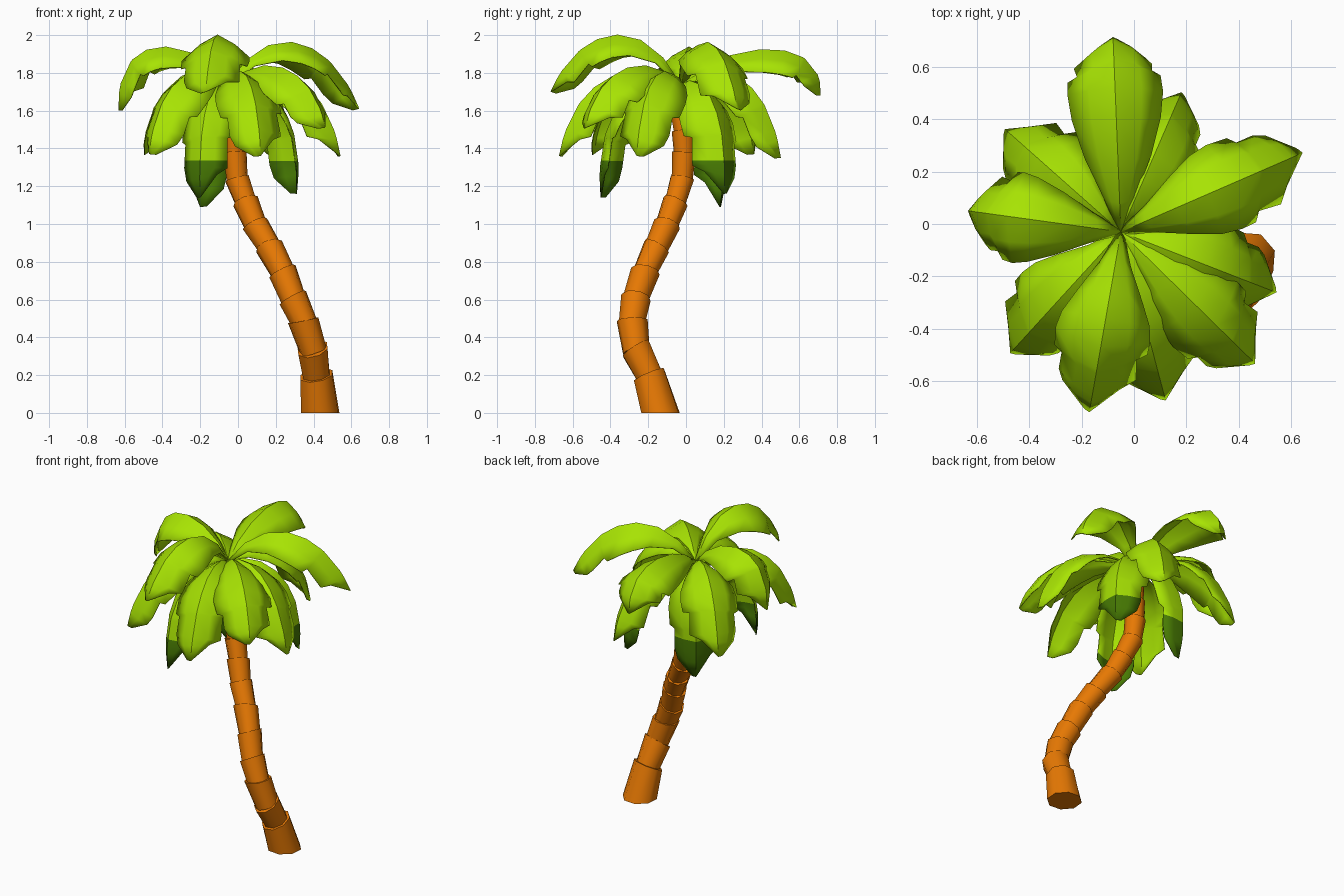
import bpy, bmesh, math, random
from mathutils import Vector

if "Cube" in bpy.data.objects:
    bpy.data.objects.remove(bpy.data.objects["Cube"])

random.seed(4)


def material(name, rgb):
    m = bpy.data.materials.new(name)
    m.diffuse_color = (*rgb, 1)
    m.use_nodes = True
    m.node_tree.nodes["Principled BSDF"].inputs["Base Color"].default_value = m.diffuse_color
    return m


BARK = material("orange_bark", (0.80, 0.19, 0.001))
LIME = material("lime_leaf", (0.39, 0.77, 0.001))
DARK = material("dark_leaf", (0.065, 0.20, 0.001))


def finish(bm, name, mats, angle):
    mesh = bpy.data.meshes.new(name)
    bm.to_mesh(mesh)
    bm.free()
    ob = bpy.data.objects.new(name, mesh)
    bpy.context.collection.objects.link(ob)
    for m in mats:
        mesh.materials.append(m)
    bpy.ops.object.select_all(action='DESELECT')
    ob.select_set(True)
    bpy.context.view_layer.objects.active = ob
    bpy.ops.object.shade_smooth_by_angle(angle=math.radians(angle))
    return ob


# Trunk: stacked eight-sided cups that flare at the top, along a bent path
PATH = [Vector(p) for p in [
    (.435, -.135, 0), (.415, -.195, .2), (.395, -.265, .34), (.345, -.285, .49),
    (.290, -.265, .61), (.235, -.215, .75), (.165, -.155, .88), (.09, -.1, 1.0),
    (.04, -.055, 1.12), (-.005, -.02, 1.24), (-.018, -.01, 1.38), (-.02, -.015, 1.5),
    (-.03, -.03, 1.62), (-.05, -.03, 1.73)]]


def ring(bm, centre, axis, r, spin):
    u = axis.cross(Vector((0, 1, 0))).normalized()
    v = axis.cross(u)
    return [bm.verts.new(centre + r * (u * math.cos(a) + v * math.sin(a)))
            for a in [spin + i * math.tau / 8 for i in range(8)]]


bm = bmesh.new()
for i in range(len(PATH) - 1):
    a, b = PATH[i], PATH[i + 1]
    axis = (b - a).normalized()
    r = 0.085 - 0.0026 * i
    low, high = (0.107, 0.092) if i == 0 else (r * 0.90, r * 1.04)
    tilt = Vector((random.uniform(-.15, .15), random.uniform(-.15, .15), 0))
    spin = random.uniform(0, .8)
    bottom = ring(bm, a - axis * (0.02 if i else 0), axis if i else Vector((0, 0, 1)), low, spin)
    top = ring(bm, b, (axis + tilt).normalized(), high, spin)
    for k in range(8):
        n = (k + 1) % 8
        bm.faces.new((bottom[k], bottom[n], top[n], top[k]))
    bm.faces.new(bottom[::-1])
    bm.faces.new(top)
bmesh.ops.recalc_face_normals(bm, faces=bm.faces)
finish(bm, "trunk", [BARK], 50)

# Leaves: folded blades with notched edges, drooping along a cubic arc
CROWN = Vector((-.05, -.03, 1.74))
LEFT = [(0, .012), (.14, .055), (.3, .12), (.46, .16), (.6, .172), (.74, .165),
        (.76, .135), (.88, .135), (.94, .115), (1, .03)]
RIGHT = [(0, .012), (.14, .055), (.3, .12), (.46, .16), (.6, .172), (.7, .17),
         (.72, .135), (.88, .145), (.91, .09), (1, .0)]


def leaf(name, tip, kind, lift=0.0, width=1.0, flip=False):
    tip = Vector(tip)
    flat = Vector((tip.x - CROWN.x, tip.y - CROWN.y, 0))
    side = Vector((0, 0, 1)).cross(flat.normalized())
    (f1, z1), (f2, z2) = kind
    pts = [CROWN, CROWN + flat * f1, CROWN + flat * f2, tip]
    pts[1].z, pts[2].z = z1 + lift, z2 + lift

    def at(t):
        s = 1 - t
        p = s**3 * pts[0] + 3*s*s*t * pts[1] + 3*s*t*t * pts[2] + t**3 * pts[3]
        d = s*s * (pts[1] - pts[0]) + 2*s*t * (pts[2] - pts[1]) + t*t * (pts[3] - pts[2])
        return p, d.normalized()

    left, right = (RIGHT, LEFT) if flip else (LEFT, RIGHT)
    bm = bmesh.new()
    rows = []
    for (tl, wl), (tr, wr) in zip(left, right):
        row = []
        for k in (-1, -.55, 0, .55, 1):
            outer = tl if k < 0 else tr
            t = (tl + tr) / 2 * (1 - abs(k)) + outer * abs(k)
            w = (wl if k < 0 else wr) * width
            p, d = at(t)
            normal = d.cross(side)
            # each half bows outward and droops from the spine
            drop = 0.7 * abs(k) ** 1.4
            row.append(bm.verts.new(p + side * (k * w) - normal * (drop * w)))
        rows.append(row)
    for a, b in zip(rows, rows[1:]):
        for k in range(4):
            bm.faces.new((a[k], b[k], b[k + 1], a[k + 1]))
    bmesh.ops.remove_doubles(bm, verts=bm.verts, dist=1e-4)
    # blade parts below a fixed height are dark
    bmesh.ops.bisect_plane(bm, geom=bm.verts[:] + bm.edges[:] + bm.faces[:],
                           plane_co=(0, 0, 1.335), plane_no=(0, 0, 1))
    for f in bm.faces:
        f.material_index = int(f.calc_center_median().z < 1.335)
    bmesh.ops.recalc_face_normals(bm, faces=bm.faces)
    ob = finish(bm, name, [LIME, DARK], 35)
    mod = ob.modifiers.new("thin", 'SOLIDIFY')
    mod.thickness = 0.006
    mod.offset = 0


# Arc shapes: (fraction of reach, height) of the two inner control points
UPPER = ((.3, 1.96), (1.03, 2.03))
UPPER_EARLY = ((.3, 2.08), (.78, 1.98))
MIDDLE = ((.4, 1.90), (.88, 1.78))
LOW = ((.5, 1.82), (1.1, 1.62))
LOW_BULGED = ((.65, 1.82), (1.4, 1.6))

LEAVES = [
    ("upper_leaf_front", (-.17, -.715, 1.70), UPPER_EARLY, .06, 1.05),
    ("upper_leaf_left", (-.63, .05, 1.60), UPPER, .03, 1.0),
    ("upper_leaf_back", (-.08, .71, 1.68), UPPER, 0, 1.05),
    ("upper_leaf_right", (.64, .27, 1.61), UPPER_EARLY, .02, 1.0),
    ("middle_leaf_front", (.12, -.67, 1.36), MIDDLE, 0, 1.0),
    ("middle_leaf_front_left", (-.47, -.49, 1.37), MIDDLE, 0, 1.0),
    ("middle_leaf_front_right", (.46, -.53, 1.51), MIDDLE, .04, 1.0),
    ("middle_leaf_right", (.54, -.26, 1.36), MIDDLE, 0, 1.0),
    ("middle_leaf_back_right", (.18, .50, 1.35), MIDDLE, 0, .95),
    ("middle_leaf_back_left", (-.49, .36, 1.37), MIDDLE, 0, 1.0),
    ("low_leaf_back", (-.20, .18, 1.09), LOW_BULGED, -.03, .95),
    ("low_leaf_right", (.31, .20, 1.16), LOW, 0, .95),
    ("low_leaf_front", (-.20, -.45, 1.14), LOW, 0, .85),
]
for i, args in enumerate(LEAVES):
    leaf(*args, flip=i % 2 == 1)
